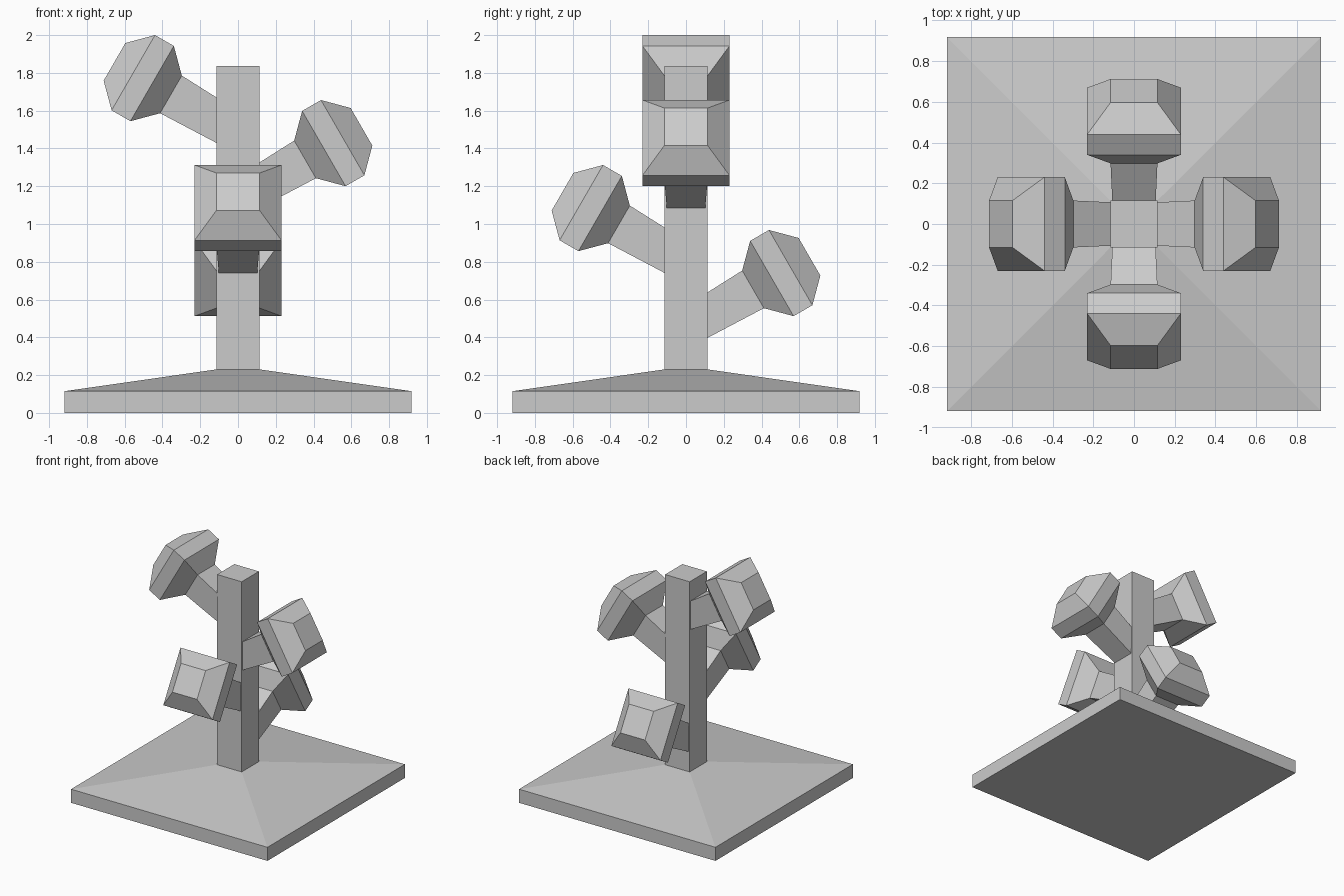
import bpy, bmesh
from math import radians, sin, cos
from mathutils import Matrix

if "Cube" in bpy.data.objects:
    bpy.data.objects.remove(bpy.data.objects["Cube"])


def square_loft(name, profile, matrix=Matrix()):
    """Stack square rings along local z; profile is (z, half width) pairs."""
    bm = bmesh.new()
    rings = [[bm.verts.new((sx * h, sy * h, z))
              for sx, sy in ((-1, -1), (1, -1), (1, 1), (-1, 1))]
             for z, h in profile]
    for a, b in zip(rings, rings[1:]):
        for i in range(4):
            j = (i + 1) % 4
            bm.faces.new((a[i], a[j], b[j], b[i]))
    bm.faces.new(rings[0][::-1])
    bm.faces.new(rings[-1])
    bm.transform(matrix)
    bmesh.ops.recalc_face_normals(bm, faces=bm.faces)
    mesh = bpy.data.meshes.new(name)
    bm.to_mesh(mesh)
    bm.free()
    obj = bpy.data.objects.new(name, mesh)
    bpy.context.collection.objects.link(obj)
    return obj


# Sloped square base and upright post
square_loft("base", [(0, 0.918), (0.115, 0.918), (0.23, 0.115)])
square_loft("post", [(0.22, 0.115), (1.837, 0.115)])

# Four tapered pegs with faceted knobs, stepping down around the post
ARM = [(-0.40, 0.0995), (0, 0.115)]
KNOB = [(0, 0.115), (0.115, 0.23), (0.23, 0.23), (0.345, 0.115)]
for i, (side, angle) in enumerate((("left", 180), ("right", 0),
                                   ("front", -90), ("back", 90))):
    place = (Matrix.Rotation(radians(angle), 4, 'Z')
             @ Matrix.Translation((0.355, 0, 1.686 - 0.344 * i))
             @ Matrix.Rotation(radians(60), 4, 'Y'))
    square_loft(side + "_peg_with_knob", ARM + KNOB[1:], place)
